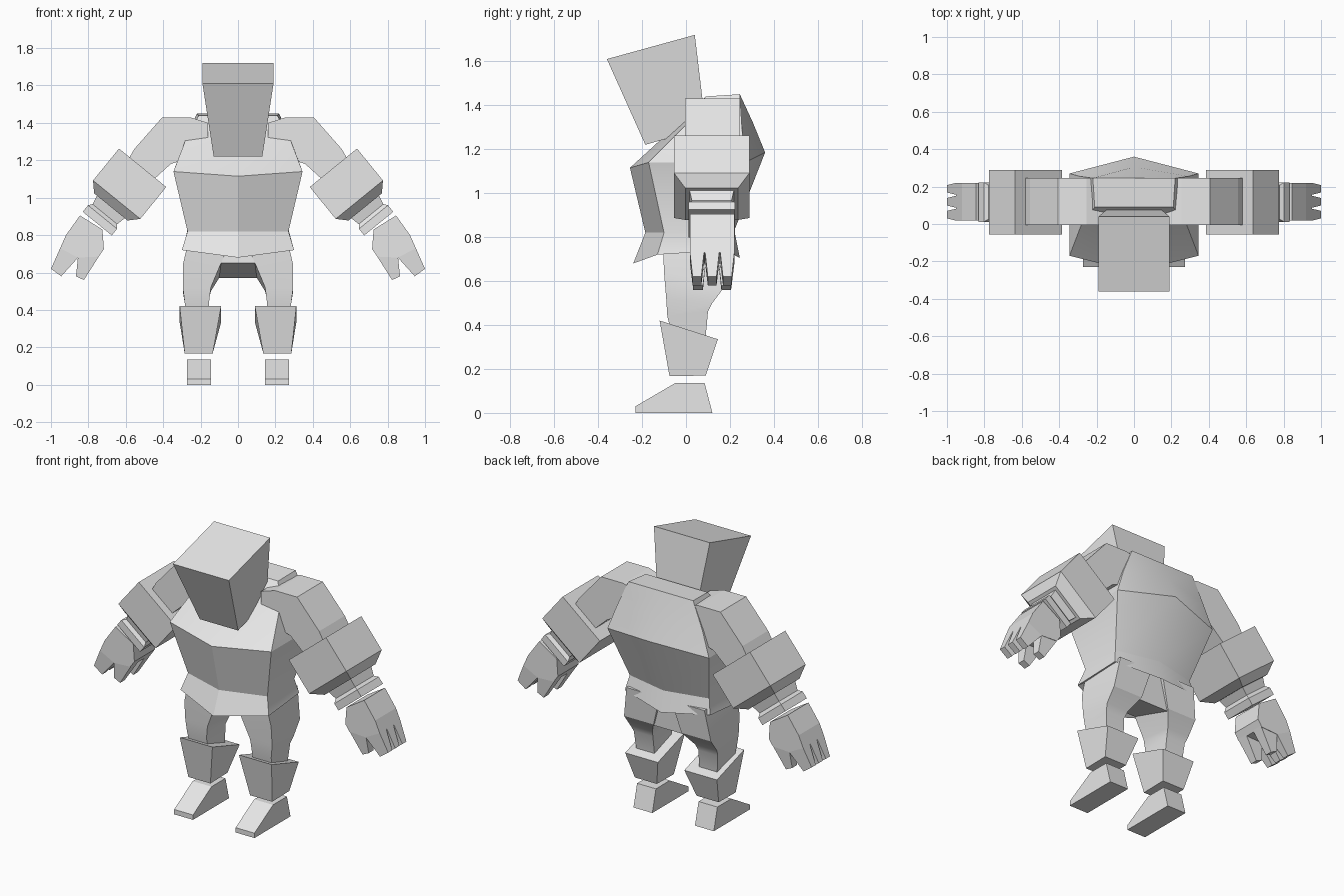
import bpy, bmesh, math
from mathutils import Vector

if "Cube" in bpy.data.objects:
    bpy.data.objects.remove(bpy.data.objects["Cube"], do_unlink=True)

grey = bpy.data.materials.new("light_grey")
grey.use_nodes = True
COLOUR = (0.8, 0.8, 0.8, 1)
grey.diffuse_color = COLOUR
grey.node_tree.nodes["Principled BSDF"].inputs["Base Color"].default_value = COLOUR


def loft(name, rings, mirror=True, smooth=False):
    """Skin a stack of equal rings and cap both ends."""
    bm = bmesh.new()
    stack = [[bm.verts.new(p) for p in ring] for ring in rings]
    for low, high in zip(stack, stack[1:]):
        for i in range(len(low)):
            j = (i + 1) % len(low)
            bm.faces.new((low[i], low[j], high[j], high[i]))
    bm.faces.new(stack[0][::-1])
    bm.faces.new(stack[-1])
    bmesh.ops.recalc_face_normals(bm, faces=bm.faces)
    mesh = bpy.data.meshes.new(name)
    bm.to_mesh(mesh)
    bm.free()
    mesh.materials.append(grey)
    obj = bpy.data.objects.new(name, mesh)
    bpy.context.collection.objects.link(obj)
    if mirror:
        obj.modifiers.new("mirror", "MIRROR")
    if smooth:
        bpy.ops.object.select_all(action="DESELECT")
        obj.select_set(True)
        bpy.context.view_layer.objects.active = obj
        bpy.ops.object.shade_smooth_by_angle(angle=math.radians(30))
    return obj


def rect(x0, x1, y0, y1, z_front, z_back):
    return [(x0, y0, z_front), (x1, y0, z_front), (x1, y1, z_back), (x0, y1, z_back)]


def prism_y(name, outline, y0, y1):
    """Side-to-side outline in x and z, extruded along y."""
    return loft(name, [[(x, y, z) for x, z in outline] for y in (y0, y1)])


# Head: tilted block that narrows to the chin
loft("head", [rect(-0.13, 0.13, -0.185, 0.09, 1.22, 1.30),
              rect(-0.19, 0.19, -0.36, 0.04, 1.61, 1.72)], mirror=False)


# Torso: six-sided rings of front centre, front corner, back corner, back centre
def torso_ring(front, corner, back_corner, back):
    (fx, fy, fz), (bx, by, bz) = corner, back_corner
    return [(0, *front), corner, back_corner, (0, *back), (-bx, by, bz), (-fx, fy, fz)]


loft("torso", [
    torso_ring((-0.08, 0.78), (0.2, -0.06, 0.78), (0.2, 0.14, 0.78), (0.17, 0.78)),
    torso_ring((-0.24, 0.68), (0.30, -0.13, 0.72), (0.29, 0.18, 0.74), (0.245, 0.705)),
    torso_ring((-0.185, 0.82), (0.27, -0.10, 0.82), (0.27, 0.16, 0.83), (0.22, 0.83)),
    torso_ring((-0.255, 1.115), (0.345, -0.17, 1.14), (0.345, 0.27, 1.14), (0.36, 1.185)),
    torso_ring((-0.01, 1.34), (0.28, 0.0, 1.31), (0.29, 0.255, 1.29), (0.305, 1.32)),
    torso_ring((0.09, 1.44), (0.21, 0.09, 1.44), (0.22, 0.245, 1.45), (0.245, 1.45)),
], mirror=False, smooth=True)

# Upper arms
prism_y("upper_arm", [(0.16, 1.40), (0.255, 1.43), (0.405, 1.43), (0.555, 1.26),
                      (0.60, 1.18), (0.47, 1.08), (0.36, 1.18), (0.16, 1.25)], -0.005, 0.245)

# Cuffs and wrists: sections along the slanted forearm
ARM_TOP = Vector((0.51, 0.117, 1.16))
ALONG = Vector((0.63, 0, -0.775))
ACROSS = Vector((0.775, 0, 0.63))
SIDE = Vector((0, 1, 0))


def arm_section(t, half, depth):
    centre = ARM_TOP + ALONG * t
    return [centre + ACROSS * half * a + SIDE * depth * b
            for a, b in ((-1, -1), (1, -1), (1, 1), (-1, 1))]


loft("cuff", [arm_section(0, 0.163, 0.172), arm_section(0.22, 0.163, 0.172),
              arm_section(0.27, 0.115, 0.12)])
loft("wrist", [arm_section(0.25, 0.1, 0.105), arm_section(0.32, 0.085, 0.09),
               arm_section(0.34, 0.1, 0.105), arm_section(0.385, 0.1, 0.105)])

# Hands: palm, three outer fingers and two inner fingers
prism_y("palm", [(0.845, 0.905), (0.92, 0.80), (0.951, 0.73), (0.855, 0.68),
                 (0.745, 0.685), (0.717, 0.725), (0.725, 0.83)], 0.018, 0.22)


def finger(name, y, half, base, tip):
    rings = [[(x, y + s * h, z) for s, (x, z) in
              ((-1, ends[0]), (-1, ends[1]), (1, ends[1]), (1, ends[0]))]
             for ends, h in ((base, half), (tip, half * 0.62))]
    loft(name, rings)


for i, y in enumerate((0.05, 0.119, 0.188)):
    finger(f"outer_finger_{i + 1}", y, 0.032, ((0.951, 0.73), (0.855, 0.68)),
           ((1.0, 0.62), (0.945, 0.58)))
for i, y in enumerate((0.055, 0.183)):
    finger(f"inner_finger_{i + 1}", y, 0.036, ((0.855, 0.69), (0.735, 0.70)),
           ((0.866, 0.58), (0.824, 0.56)))

# Pelvis bridge and legs
loft("pelvis", [rect(-0.11, 0.11, -0.10, 0.17, 0.65, 0.57),
                rect(-0.2, 0.2, -0.09, 0.18, 0.79, 0.79)], mirror=False)
loft("leg", [rect(0.15, 0.27, -0.05, 0.085, 0.30, 0.30),
             rect(0.155, 0.285, -0.085, 0.10, 0.44, 0.46),
             rect(0.145, 0.295, -0.09, 0.12, 0.52, 0.50),
             rect(0.095, 0.295, -0.10, 0.18, 0.64, 0.58),
             rect(0.04, 0.265, -0.105, 0.20, 0.77, 0.77)], smooth=True)

# Shin guards
loft("shin_guard", [rect(0.135, 0.285, -0.075, 0.09, 0.167, 0.17),
                    rect(0.09, 0.312, -0.12, 0.145, 0.42, 0.335)])

# Feet: wedge outline extruded across x
FOOT = [(-0.23, 0), (-0.23, 0.03), (-0.05, 0.135), (0.085, 0.135), (0.12, 0)]
loft("foot", [[(x, y, z) for y, z in FOOT] for x in (0.145, 0.273)])
